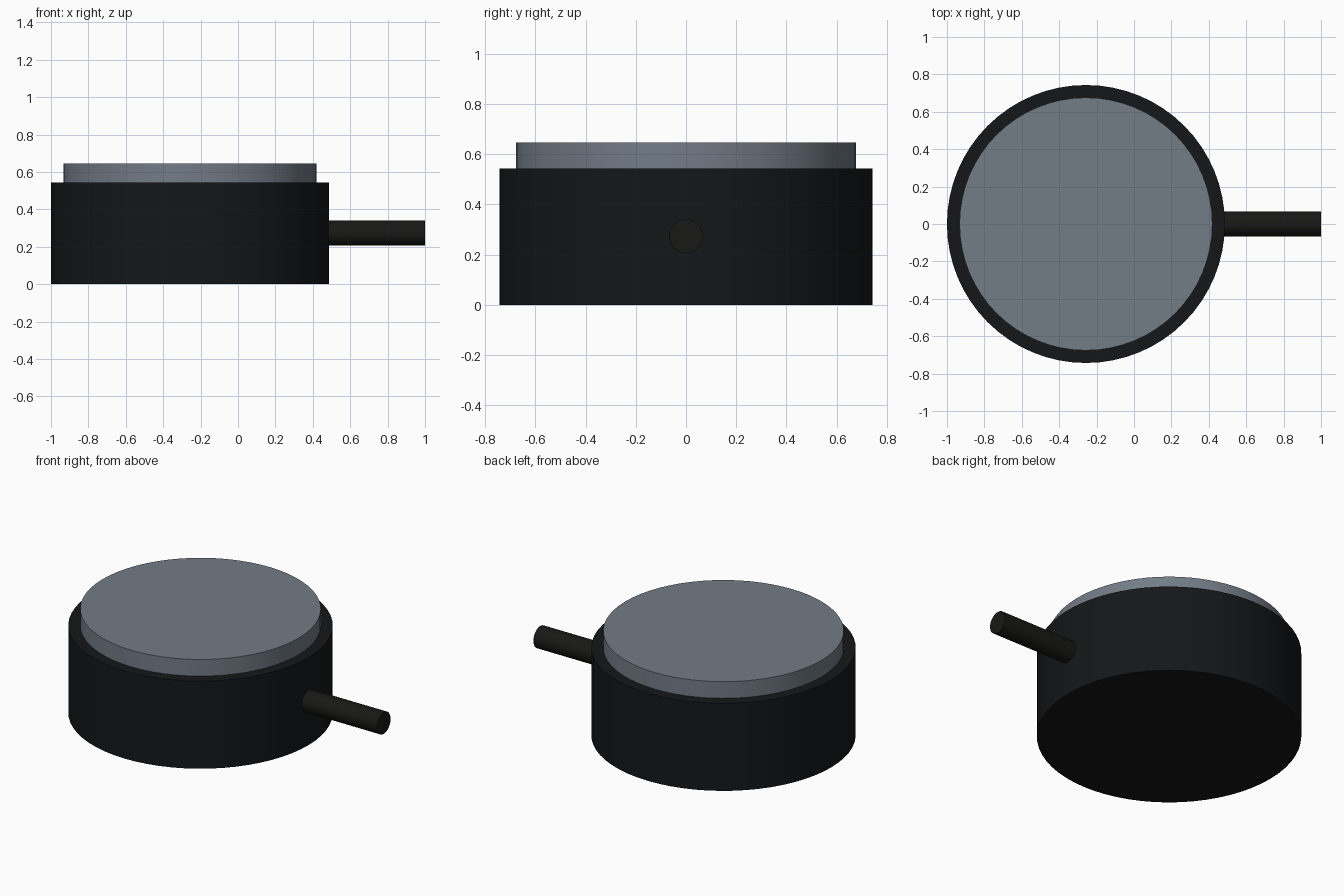
import bpy, math

if "Cube" in bpy.data.objects:
    bpy.data.objects.remove(bpy.data.objects["Cube"])


def material(name, color):
    mat = bpy.data.materials.new(name)
    mat.diffuse_color = (*color, 1)
    mat.use_nodes = True
    mat.node_tree.nodes["Principled BSDF"].inputs["Base Color"].default_value = mat.diffuse_color
    return mat


def cylinder(name, radius, depth, location, mat, rotation=(0, 0, 0), sides=64):
    bpy.ops.mesh.primitive_cylinder_add(vertices=sides, radius=radius, depth=depth,
                                        location=location, rotation=rotation)
    obj = bpy.context.object
    obj.name = name
    obj.data.materials.append(mat)
    bpy.ops.object.shade_smooth_by_angle(angle=math.radians(30))
    return obj


black = material("black_body", (0.007, 0.008, 0.009))
dark = material("dark_handle", (0.009, 0.009, 0.008))
steel = material("steel_grey", (0.17, 0.20, 0.24))

CX = -0.257      # axis of the round parts
BODY_R = 0.743
BODY_H = 0.543
TOP = 0.646
SINK = 0.02      # overlap into the body

# Round body
cylinder("body", BODY_R, BODY_H, (CX, 0, BODY_H / 2), black)

# Raised disc on top
lid_bottom = BODY_H - SINK
cylinder("lid", 0.676, TOP - lid_bottom, (CX, 0, (TOP + lid_bottom) / 2), steel)

# Side handle rod
start = CX + BODY_R - SINK
cylinder("handle", 0.067, 1 - start, ((1 + start) / 2, 0, 0.273), dark,
         rotation=(0, math.pi / 2, 0), sides=32)
